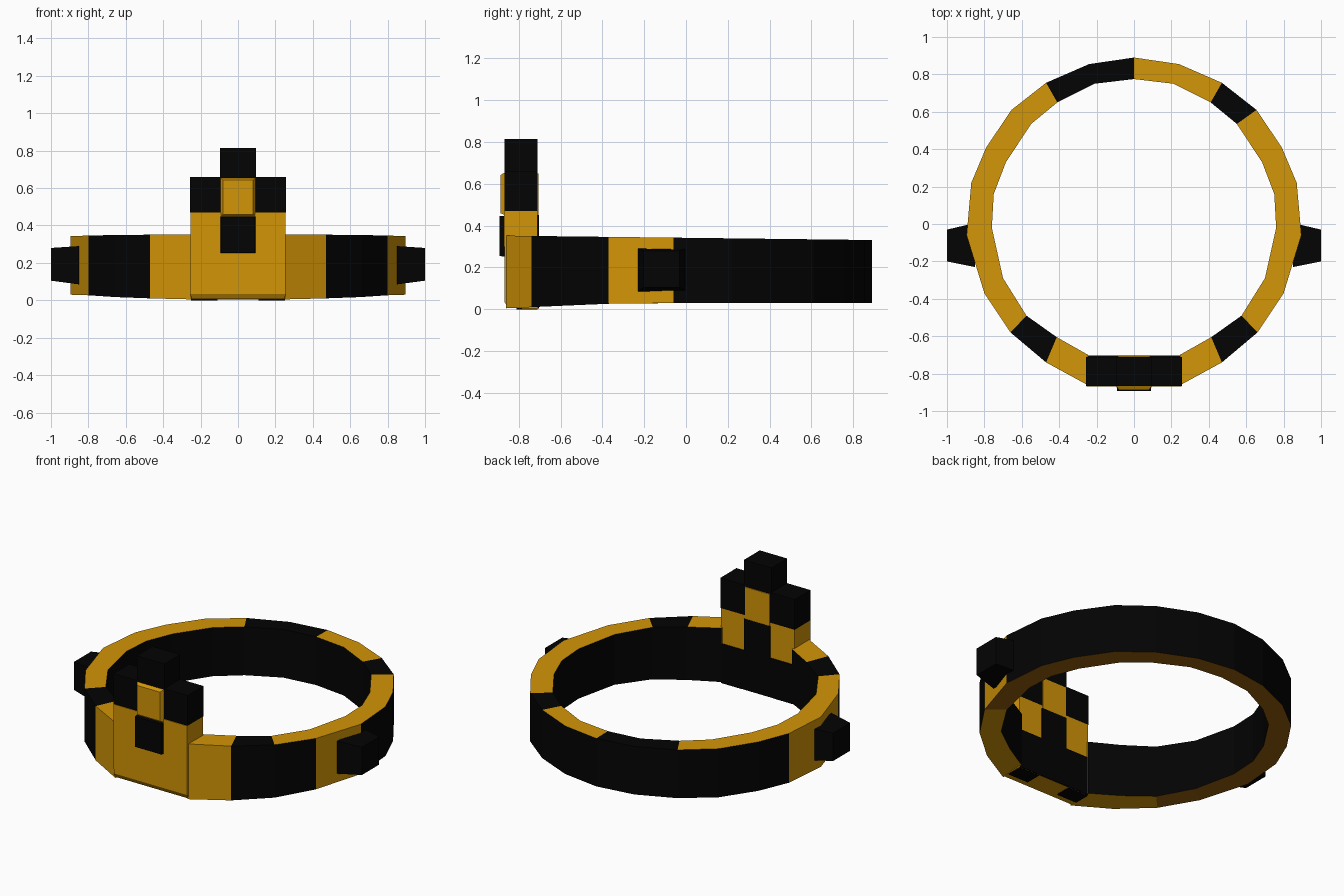
import bpy, bmesh

if "Cube" in bpy.data.objects:
    bpy.data.objects.remove(bpy.data.objects["Cube"])


def material(name, rgb):
    m = bpy.data.materials.new(name)
    m.diffuse_color = (*rgb, 1.0)
    m.use_nodes = True
    m.node_tree.nodes["Principled BSDF"].inputs["Base Color"].default_value = m.diffuse_color
    return m


GOLD = material("gold", (0.65, 0.30, 0.002))
BLACK = material("black", (0.001, 0.001, 0.001))
BROWN = material("brown", (0.30, 0.11, 0.004))


def finish(name, bm, mats):
    bmesh.ops.recalc_face_normals(bm, faces=bm.faces)
    me = bpy.data.meshes.new(name)
    bm.to_mesh(me)
    bm.free()
    for m in mats:
        me.materials.append(m)
    ob = bpy.data.objects.new(name, me)
    bpy.context.collection.objects.link(ob)
    return ob


def loft(name, a, b, mat):
    """Solid between two matching outlines."""
    bm = bmesh.new()
    va = [bm.verts.new(p) for p in a]
    vb = [bm.verts.new(p) for p in b]
    bm.faces.new(va)
    bm.faces.new(vb)
    n = len(a)
    for i in range(n):
        j = (i + 1) % n
        bm.faces.new((va[i], va[j], vb[j], vb[i]))
    return finish(name, bm, [mat])


def box(name, x0, x1, y0, y1, z0, z1, mat):
    rect = lambda x: [(x, y0, z0), (x, y1, z0), (x, y1, z1), (x, y0, z1)]
    return loft(name, rect(x0), rect(x1), mat)


# Band: half outlines from back centre round to the front plate
outer = [(0, .89), (.24, .855), (.47, .755), (.655, .61), (.79, .41), (.87, .22),
         (.895, -.06), (.80, -.37), (.66, -.58), (.47, -.74), (.25, -.86)]
inner = [(0, .775), (.21, .75), (.41, .65), (.55, .535), (.685, .33), (.75, .16),
         (.76, -.02), (.70, -.29), (.575, -.49), (.413, -.605), (.245, -.70)]


def both_sides(pts):
    return pts[:0:-1] + [(-x, y) for x, y in pts]


def top_z(y):
    return 0.342 - 0.012 * y


def bottom_z(y):
    return 0.03 - 0.025 * max(0.0, (-y - 0.3) / 0.56)


bm = bmesh.new()
rings = []
for (ox, oy), (ix, iy) in zip(both_sides(outer), both_sides(inner)):
    rings.append([bm.verts.new(p) for p in (
        (ox, oy, bottom_z(oy)), (ox, oy, top_z(oy)),
        (ix, iy, top_z(iy)), (ix, iy, bottom_z(iy)))])
for k in range(len(rings) - 1):
    right = k < 10
    seg = 9 - k if right else k - 10
    # colour index per wall: outer, top, inner, underside (0 gold, 1 black, 2 brown)
    colour = (int(seg not in ((6, 9) if right else (5, 6, 9))),
              int(seg in ((2, 8) if right else (0, 1, 8))),
              1,
              0 if seg >= (7 if right else 8) else 2)
    for s in range(4):
        t = (s + 1) % 4
        f = bm.faces.new((rings[k][s], rings[k][t], rings[k + 1][t], rings[k + 1][s]))
        f.material_index = colour[s]
bm.faces.new(rings[0])
bm.faces.new(rings[-1])
finish("band", bm, [GOLD, BLACK, BROWN])

# Front plate, extruded sideways from its side profile
profile = [(-.868, .035), (-.85, .006), (-.71, .004), (-.71, .47), (-.87, .47)]
loft("front_plate", [(-.255, y, z) for y, z in profile],
     [(.255, y, z) for y, z in profile], GOLD)

# Dark lining on the inside of the plate
box("plate_lining", -.25, .25, -.711, -.703, .005, .25, BLACK)
box("back_notch", -.09, .09, -.711, -.703, .25, .45, BLACK)

# Stepped crest
box("crest_centre", -.085, .085, -.87, -.705, .45, .65, GOLD)
loft("crest_boss",
     [(-.095, -.865, .45), (.095, -.865, .45), (.095, -.865, .655), (-.095, -.865, .655)],
     [(-.08, -.888, .46), (.08, -.888, .46), (.08, -.888, .642), (-.08, -.888, .642)], GOLD)
box("crest_top", -.095, .095, -.867, -.71, .65, .815, BLACK)
loft("front_notch",
     [(-.095, -.85, .25), (.095, -.85, .25), (.095, -.85, .45), (-.095, -.85, .45)],
     [(-.09, -.892, .255), (.09, -.892, .255), (.09, -.892, .445), (-.09, -.892, .445)], BLACK)
for side, s in (("right", 1), ("left", -1)):
    box("crest_step_" + side, s * .085, s * .257, -.867, -.71, .47, .66, BLACK)
    # Dark patch under the plate
    box("under_patch_" + side, s * .11, s * .25, -.81, -.71, 0, .008, BLACK)
    # Tapered side lug
    loft("side_lug_" + side,
         [(s * .85, -.23, .085), (s * .85, .005, .085), (s * .85, .005, .29), (s * .85, -.23, .29)],
         [(s * 1.0, -.20, .105), (s * 1.0, -.03, .105), (s * 1.0, -.03, .28), (s * 1.0, -.20, .28)],
         BLACK)
